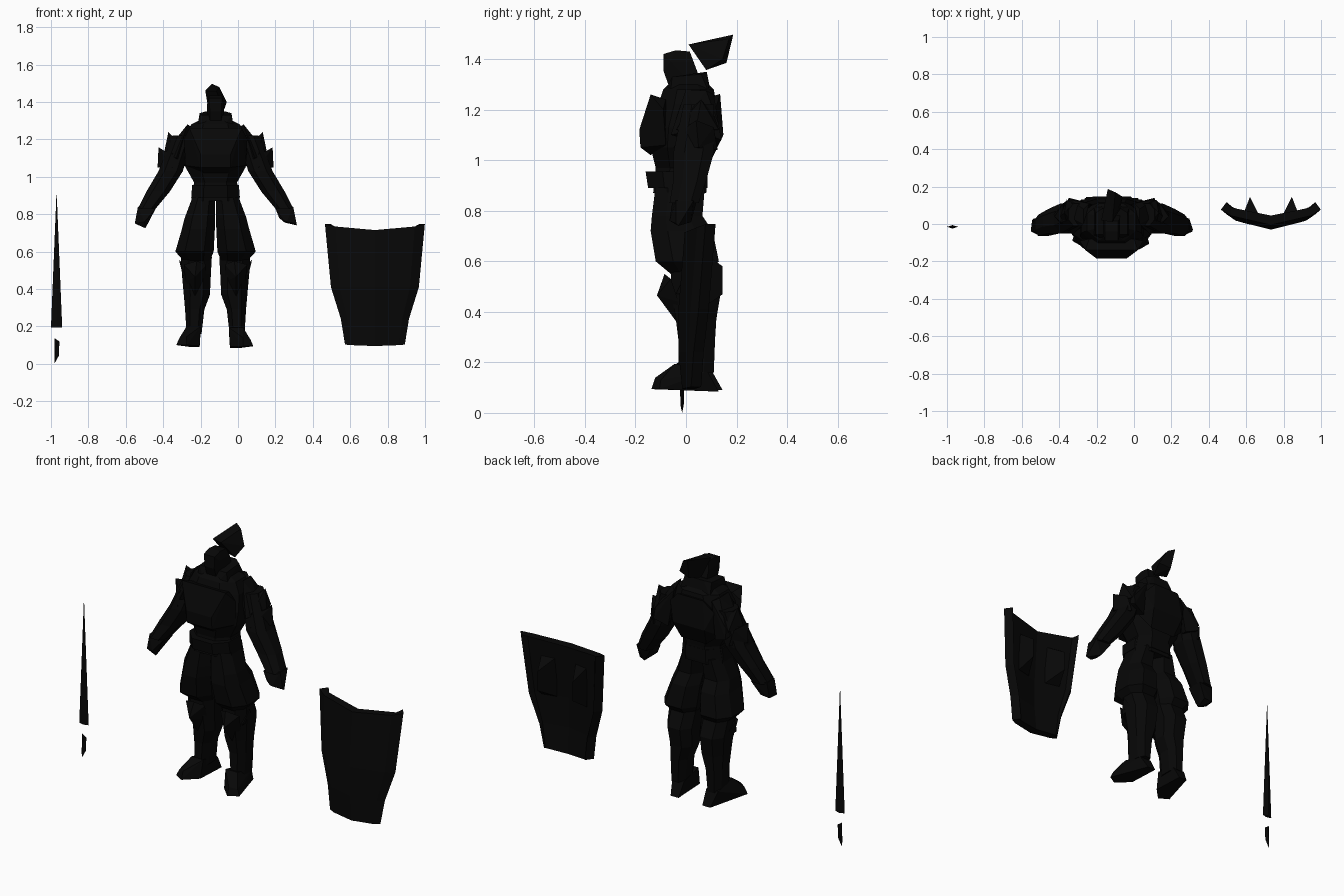
import bpy, bmesh

AXIS = -0.12  # x of the figure's symmetry plane
black = bpy.data.materials.new("near_black")
black.diffuse_color = (0.0022, 0.0022, 0.0022, 1)


def finish(name, bm):
    bmesh.ops.recalc_face_normals(bm, faces=bm.faces)
    me = bpy.data.meshes.new(name)
    bm.to_mesh(me)
    bm.free()
    me.materials.append(black)
    ob = bpy.data.objects.new(name, me)
    bpy.context.collection.objects.link(ob)
    return ob


def flip(bm):
    for v in bm.verts:
        v.co.x = 2 * AXIS - v.co.x


def loft(name, sections, mirrored=False):
    """Chamfered eight-sided rings (x0, x1, y0, y1, z) joined into a tube."""
    shape = [(1, .45), (.5, 1), (-.5, 1), (-1, .45), (-1, -.45), (-.5, -1), (.5, -1), (1, -.45)]
    bm = bmesh.new()
    rings = []
    for x0, x1, y0, y1, z in sections:
        rings.append([bm.verts.new(((x0 + x1) / 2 + (x1 - x0) / 2 * u,
                                    (y0 + y1) / 2 + (y1 - y0) / 2 * v, z)) for u, v in shape])
    for a, b in zip(rings, rings[1:]):
        for i in range(8):
            j = (i + 1) % 8
            bm.faces.new((a[i], a[j], b[j], b[i]))
    bm.faces.new(rings[0])
    bm.faces.new(rings[-1])
    if mirrored:
        flip(bm)
    return finish(name, bm)


def hull(name, pts, mirrored=False):
    """Faceted solid around a few corner points."""
    bm = bmesh.new()
    for p in pts:
        bm.verts.new(p)
    res = bmesh.ops.convex_hull(bm, input=bm.verts)
    junk = [g for g in res["geom_interior"] if isinstance(g, bmesh.types.BMVert)]
    bmesh.ops.delete(bm, geom=junk, context='VERTS')
    if mirrored:
        flip(bm)
    return finish(name, bm)


def both(pts):
    """Copy (half width, y, z) points to each side of the figure."""
    return [(AXIS + s * a, y, z) for s in (-1, 1) for a, y, z in pts]


# Torso with belt, chest and back plates, and collar
loft("torso", [(-.25, .01, -.13, .08, .87), (-.235, -.005, -.12, .085, .97),
               (-.28, .04, -.14, .10, 1.05), (-.29, .05, -.14, .12, 1.13),
               (-.28, .04, -.11, .12, 1.22), (-.25, .01, -.09, .11, 1.28),
               (-.21, -.03, -.07, .09, 1.30)])
loft("belt", [(-.25, .01, -.15, .085, .89), (-.245, .005, -.16, .085, .955)])
hull("breastplate", both([(.14, -.14, 1.26), (.08, -.185, 1.12), (.08, -.18, 1.05), (.06, -.14, 1.02),
                          (.16, -.08, 1.06), (.17, -.09, 1.2), (.12, -.08, 1.24)]))
hull("back_plate", both([(.08, .135, 1.262), (.14, .115, 1.2), (.10, .148, 1.1), (.08, .10, 1.0),
                         (.15, .08, 1.06), (.06, .09, 1.25)]))
hull("collar", both([(.095, -.06, 1.28), (.085, -.055, 1.33), (.095, .09, 1.27), (.085, .06, 1.34),
                     (.05, .082, 1.35), (.05, .10, 1.26), (.05, -.08, 1.28)]))

# Head and the separate plume behind it
hull("head", both([(.035, -.09, 1.42), (.035, -.04, 1.435), (.035, .015, 1.43), (.045, .03, 1.39),
                   (.045, -.06, 1.39), (.045, .045, 1.35), (.045, .04, 1.28), (.03, -.07, 1.30),
                   (.03, -.088, 1.35)]))
hull("plume", [(-.175, .02, 1.46), (-.115, .01, 1.458), (-.14, .187, 1.497), (-.10, .17, 1.48),
               (-.16, .09, 1.37), (-.075, .08, 1.357), (-.06, .145, 1.40), (-.13, .16, 1.385)])

# Paired limbs and armour; the hands differ at the finger tips
tips = {"left": [(-.495, -.04, .725), (-.545, .02, .75)],
        "right": [(-.46, -.055, .78), (-.555, -.03, .74), (-.485, -.065, .765)]}
for side, m in (("left", False), ("right", True)):
    loft(side + "_arm", [(-.35, -.24, -.01, .11, 1.22), (-.425, -.295, -.05, .11, 1.03),
                         (-.49, -.365, -.05, .08, .92), (-.535, -.44, -.065, .05, .83)], m)
    hull(side + "_hand", [(-.535, -.04, .84), (-.535, .03, .84), (-.44, -.055, .83), (-.44, .04, .83),
                          (-.552, -.04, .75), (-.50, -.065, .76), (-.49, .02, .755)] + tips[side], m)
    hull(side + "_shoulder_plate", [(-.27, .0, 1.28), (-.27, .08, 1.275), (-.24, .11, 1.26),
                                    (-.33, .03, 1.205), (-.345, .13, 1.14), (-.38, .04, 1.12),
                                    (-.33, -.06, 1.1), (-.35, .14, 1.08), (-.27, .12, 1.05)], m)
    hull(side + "_upper_spike", [(-.372, .06, 1.24), (-.325, .0, 1.19), (-.325, .11, 1.18),
                                 (-.395, .04, 1.13), (-.36, .13, 1.12), (-.35, -.04, 1.12)], m)
    hull(side + "_lower_spike", [(-.425, .04, 1.158), (-.38, .0, 1.13), (-.38, .11, 1.13),
                                 (-.43, .05, 1.05), (-.35, -.05, 1.05), (-.36, .125, 1.04)], m)
    loft(side + "_thigh", [(-.24, -.122, -.12, .075, .90), (-.285, -.122, -.135, .065, .78),
                           (-.30, -.124, -.14, .105, .72), (-.335, -.13, -.12, .13, .60),
                           (-.29, -.15, -.06, .09, .55)], m)
    loft(side + "_shin", [(-.305, -.14, -.06, .10, .57), (-.30, -.145, -.06, .138, .48),
                          (-.29, -.15, -.04, .12, .37), (-.283, -.18, -.03, .115, .29),
                          (-.275, -.195, -.03, .11, .16)], m)
    hull(side + "_knee_guard", [(-.23, -.115, .465), (-.29, -.06, .53), (-.17, -.06, .53),
                                (-.22, -.085, .55), (-.28, -.03, .44), (-.17, -.03, .44),
                                (-.23, -.03, .35)], m)
    hull(side + "_knee_spike", [(-.315, .0, .555), (-.295, -.04, .47), (-.295, .06, .47),
                                (-.25, .01, .5)], m)
    # the right foot sits slightly further forward and lower
    dx, dy, dz = (.008, -.015, -.006) if m else (0, 0, 0)
    hull(side + "_foot", [(x + dx, y + dy, z + dz) for x, y, z in (
        (-.275, -.03, .2), (-.2, -.03, .2), (-.275, .1, .17), (-.2, .1, .17),
        (-.33, -.09, .1), (-.315, -.085, .135), (-.275, -.122, .1), (-.275, -.107, .145),
        (-.205, .145, .09), (-.255, .145, .09), (-.205, -.05, .098))], m)

# Sword: tapered blade and a detached grip
hull("blade", [(-1, -.015, .195), (-.94, -.015, .195), (-.97, -.024, .195), (-.97, -.006, .195),
               (-.97, -.015, .925)])
hull("grip", [(-.982, -.015, .138), (-.955, -.015, .12), (-.968, -.024, .12), (-.968, -.006, .12),
              (-.957, -.015, .045), (-.98, -.022, .03), (-.98, -.009, .03), (-.982, -.015, 0)])

# Shield: bent panel given thickness by a second, rear layer
rows = [(.267, .715, -.005, .077, .032), (.235, .41, -.03, .05, 0),
        (.182, .24, -.03, .03, 0), (.16, .095, -.015, .02, .008)]
bend = [(-1, 1), (-.8, .6), (0, 0), (.8, .6), (1, 1)]
bm = bmesh.new()
layers = []
for back in (0, 1):
    layers.append([[bm.verts.new((.732 + u * (hw - .03 * back * (abs(u) == 1)),
                                  yc + (ye - yc) * k + (.05 - .01 * k) * back, z + dz * k))
                    for u, k in bend] for hw, z, yc, ye, dz in rows])
for g in layers:
    for r in range(3):
        for c in range(4):
            bm.faces.new((g[r][c], g[r][c + 1], g[r + 1][c + 1], g[r + 1][c]))
rim = ([(0, c) for c in range(5)] + [(r, 4) for r in (1, 2, 3)]
       + [(3, c) for c in (3, 2, 1, 0)] + [(r, 0) for r in (2, 1)])
front, rear = layers
for (r, c), (p, q) in zip(rim, rim[1:] + rim[:1]):
    bm.faces.new((front[r][c], front[p][q], rear[p][q], rear[r][c]))
finish("shield", bm)

# Two grips on the back of the shield
for i, s in enumerate((-1, 1)):
    hull("shield_grip_%d" % (i + 1), [(.732 + s * a, y, z) for a, y, z in
         ((.06, .04, .64), (.145, .06, .64), (.06, .04, .41), (.145, .06, .41),
          (.112, .145, .58), (.112, .145, .47))])
